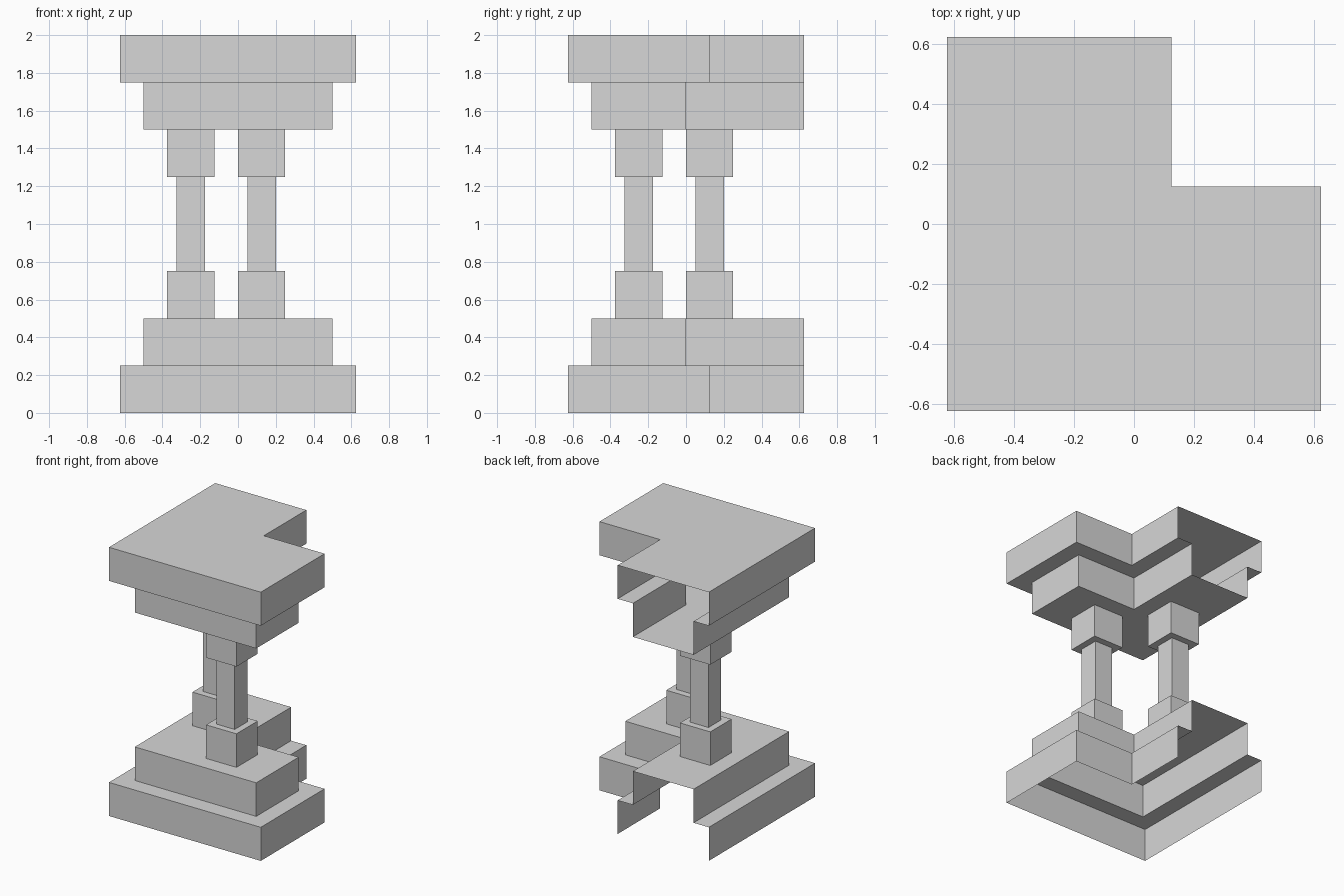
import bpy
import bmesh

cube = bpy.data.objects.get("Cube")
if cube:
    bpy.data.objects.remove(cube, do_unlink=True)

stone = bpy.data.materials.new("grey_stone")
stone.use_nodes = True
grey = (0.68, 0.68, 0.68, 1)
stone.diffuse_color = grey
stone.node_tree.nodes["Principled BSDF"].inputs["Base Color"].default_value = grey

BACK = 0.625  # plane where the tiers are left open


def corner_outline(a, b):
    """L-shaped outline, counter-clockwise; its last edge lies on the open back."""
    return [(-a, BACK), (-a, -a), (a, -a), (a, b), (b, b), (b, BACK)]


def square_outline(x, y, h):
    return [(x - h, y - h), (x + h, y - h), (x + h, y + h), (x - h, y + h)]


def loft(name, layers, closed=True, cap=False, flip=False):
    """Skin a stack of (outline, z) layers, optionally capping the last one."""
    bm = bmesh.new()
    rings = [[bm.verts.new((x, y, z)) for x, y in pts] for pts, z in layers]
    n = len(rings[0])
    for low, high in zip(rings, rings[1:]):
        for i in range(n if closed else n - 1):
            j = (i + 1) % n
            bm.faces.new((low[i], low[j], high[j], high[i]))
    if cap:
        bm.faces.new(rings[-1])
    if flip:
        bmesh.ops.reverse_faces(bm, faces=bm.faces[:])
    mesh = bpy.data.meshes.new(name)
    bm.to_mesh(mesh)
    bm.free()
    mesh.materials.append(stone)
    obj = bpy.data.objects.new(name, mesh)
    bpy.context.collection.objects.link(obj)
    return obj


wide = corner_outline(0.625, 0.125)
narrow = corner_outline(0.5, 0)

# Stepped base: hollow, open underneath and at the back
loft("stepped_base", [(wide, 0), (wide, 0.25), (narrow, 0.25), (narrow, 0.5)],
     closed=False, cap=True)

# Stepped top: hollow tiers, open at the back
loft("top_tiers", [(narrow, 1.5), (narrow, 1.75), (wide, 1.75), (wide, 2)],
     closed=False, cap=True)
loft("top_underside", [(narrow, 1.5)], cap=True, flip=True)

# Two square columns with plinth and capital blocks
profile = [(0.125, 0.5), (0.125, 0.75), (0.075, 0.75),
           (0.075, 1.25), (0.125, 1.25), (0.125, 1.5)]
for name, x, y in (("front_column", 0.125, -0.25), ("back_column", -0.25, 0.125)):
    loft(name, [(square_outline(x, y, h), z) for h, z in profile])
